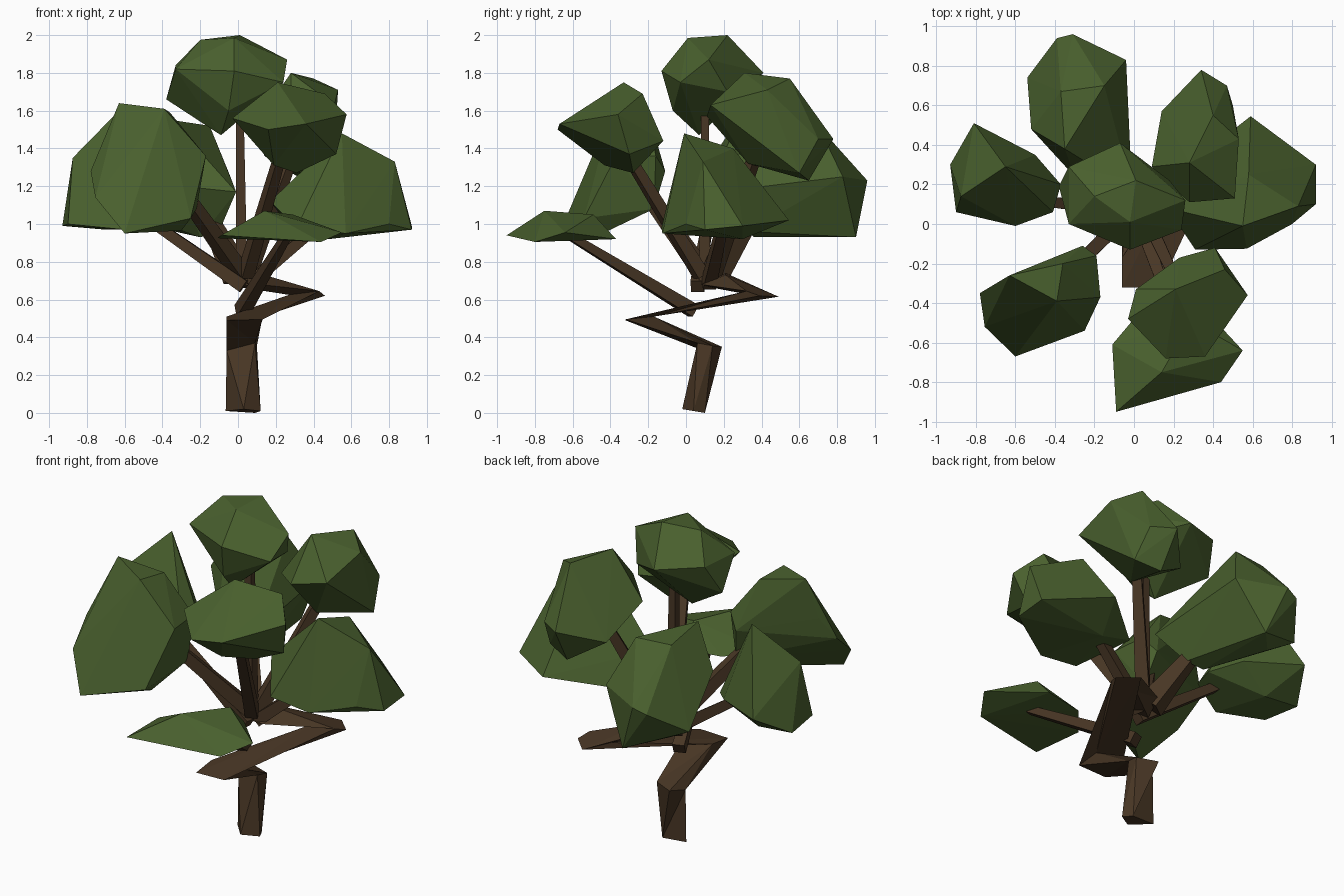
import bpy, bmesh
from mathutils import Vector


def material(name, rgb):
    m = bpy.data.materials.new(name)
    m.diffuse_color = (*rgb, 1)
    return m


LEAF = material("leaf_green", (0.067, 0.117, 0.027))
BARK = material("bark_brown", (0.065, 0.037, 0.018))


def finish(name, bm, mat):
    bmesh.ops.recalc_face_normals(bm, faces=bm.faces[:])
    me = bpy.data.meshes.new(name)
    bm.to_mesh(me)
    bm.free()
    me.materials.append(mat)
    ob = bpy.data.objects.new(name, me)
    bpy.context.collection.objects.link(ob)
    return ob


def clump(name, corners):
    """Faceted leaf clump: the hull around a few corner points."""
    bm = bmesh.new()
    for c in corners:
        bm.verts.new(c)
    bmesh.ops.convex_hull(bm, input=bm.verts[:])
    loose = [v for v in bm.verts if not v.link_faces]
    bmesh.ops.delete(bm, geom=loose, context='VERTS')
    finish(name, bm, LEAF)


def loft(name, sections):
    """Skin four-sided sections into a closed limb."""
    bm = bmesh.new()
    rings = [[bm.verts.new(p) for p in s] for s in sections]
    for a, b in zip(rings, rings[1:]):
        for i in range(4):
            j = (i + 1) % 4
            bm.faces.new((a[i], a[j], b[j], b[i]))
    bm.faces.new(rings[0][::-1])
    bm.faces.new(rings[-1])
    bmesh.ops.triangulate(bm, faces=bm.faces[:])
    finish(name, bm, BARK)


def branch(name, start, end, w0, w1):
    """Tapered square limb between two points."""
    a, b = Vector(start), Vector(end)
    d = (b - a).normalized()
    side = d.cross(Vector((0, 0, 1)))
    side = side.normalized() if side.length > 0.1 else Vector((1, 0, 0))
    up = side.cross(d)
    loft(name, [[p + side * sx * w / 2 + up * sy * w / 2
                 for sx, sy in ((-1, -1), (1, -1), (1, 1), (-1, 1))]
                for p, w in ((a, w0), (b, w1))])


# zigzag trunk
loft("trunk", [
    [(-.065, .09, .01), (.03, -.02, .02), (.12, .04, .01), (.09, .10, 0)],
    [(-.06, .09, .33), (.09, .06, .37), (.10, .14, .355), (-.02, .19, .35)],
    [(-.06, -.32, .49), (.13, -.32, .495), (.13, -.17, .51), (-.06, -.17, .51)],
    [(.27, .34, .625), (.43, .32, .645), (.46, .39, .62), (.36, .49, .615)],
    [(-.02, .10, .67), (.11, .08, .68), (.14, .21, .73), (0, .21, .74)],
])

# branches
branch("top_branch", (.02, .10, .70), (.01, .10, 1.60), .06, .04)
branch("left_branch", (.03, .06, .67), (-.50, .12, 1.04), .07, .05)
branch("front_left_branch", (.02, .10, .73), (-.30, -.22, 1.18), .08, .06)
branch("back_left_branch", (0, .14, .72), (-.16, .36, 1.05), .12, .06)
branch("back_right_branch", (.04, .13, .72), (.30, .38, 1.40), .08, .05)
branch("right_branch", (.05, .12, .68), (.46, .20, 1.02), .07, .05)
branch("front_right_branch", (.04, .08, .73), (.22, -.30, 1.35), .07, .05)
branch("low_front_branch", (.02, .04, .54), (.26, -.62, .94), .07, .04)

# leaf clumps
clump("top_clump", [
    (.01, .22, 2.0), (-.02, .01, 1.985), (-.20, .14, 1.975), (.26, .12, 1.87),
    (-.02, -.13, 1.81), (-.33, 0, 1.82), (-.38, .19, 1.66), (-.07, .41, 1.80),
    (-.33, .29, 1.84), (.24, -.03, 1.75), (-.09, .07, 1.47), (.18, .22, 1.70),
    (-.05, -.07, 1.60)])
clump("front_right_clump", [
    (-.03, -.48, 1.56), (.21, -.33, 1.75), (.46, -.23, 1.69), (.575, -.36, 1.58),
    (.36, -.67, 1.53), (.16, -.68, 1.50), (.41, -.12, 1.44), (.52, -.30, 1.37),
    (.31, -.28, 1.27), (.19, -.43, 1.31), (.01, -.33, 1.53), (.23, -.17, 1.45)])
clump("back_right_clump", [
    (.28, .31, 1.80), (.40, .55, 1.77), (.53, .43, 1.71), (.51, .13, 1.63),
    (.28, .11, 1.57), (.09, .29, 1.52), (.14, .57, 1.36), (.34, .78, 1.45),
    (.47, .70, 1.45), (.35, .65, 1.23), (.30, .33, 1.32), (.50, .60, 1.27)])
clump("back_left_clump", [
    (-.35, .38, 1.55), (-.37, .67, 1.52), (-.15, .70, 1.52), (-.31, .96, 1.23),
    (-.39, .94, 1.20), (-.54, .74, 1.06), (-.52, .48, 1.33), (-.30, .24, 1.20),
    (-.01, .17, 1.17), (-.04, .83, 1.25), (-.20, .90, .93), (-.20, .36, .93),
    (-.10, .33, .96), (-.38, .70, .97)])
clump("left_clump", [
    (-.65, .29, 1.58), (-.875, .14, 1.35), (-.93, .30, .99), (-.90, .06, 1.0),
    (-.81, .51, 1.12), (-.50, .35, 1.10), (-.37, .20, 1.05), (-.41, .06, 1.05),
    (-.60, -.01, .97), (-.70, .30, .97)])
clump("front_left_clump", [
    (-.63, -.26, 1.64), (-.39, -.39, 1.61), (-.36, -.20, 1.59), (-.17, -.37, 1.36),
    (-.19, -.16, 1.36), (-.26, -.11, 1.28), (-.25, -.54, 1.03), (-.60, -.67, .95),
    (-.30, -.41, .965), (-.755, -.52, 1.14), (-.78, -.35, 1.28), (-.69, -.30, 1.40),
    (-.22, -.17, 1.08)])
clump("right_clump", [
    (.55, -.01, 1.48), (.58, .25, 1.40), (.83, .09, 1.33), (.92, .30, .99),
    (.92, .10, .97), (.80, 0, 1.0), (.57, -.125, .95), (.31, -.13, .98),
    (.17, .08, 1.12), (.59, .545, 1.02), (.48, .30, .92), (.30, .32, .95)])
clump("low_front_clump", [
    (-.09, -.95, .94), (-.11, -.61, .925), (.14, -.75, 1.07), (.29, -.49, 1.05),
    (.55, -.64, .955), (.44, -.80, .905), (.30, -.37, .92), (.05, -.42, .92)])
